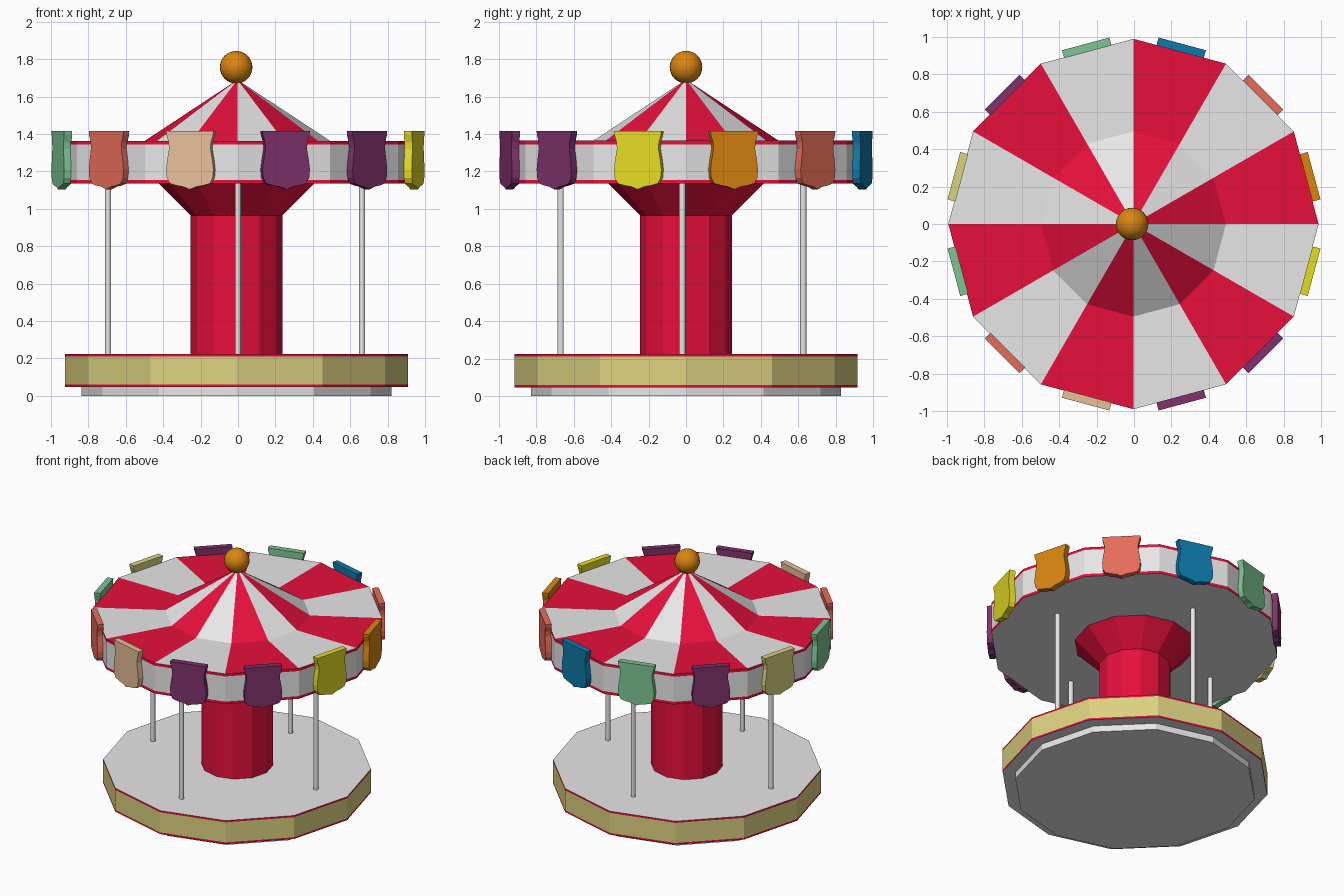
import bpy, bmesh, math

if "Cube" in bpy.data.objects:
    bpy.data.objects.remove(bpy.data.objects["Cube"])

def mat(name, r, g, b):
    m = bpy.data.materials.new(name)
    m.diffuse_color = (r, g, b, 1)
    m.use_nodes = True
    m.node_tree.nodes["Principled BSDF"].inputs["Base Color"].default_value = m.diffuse_color
    return m

RED = mat("red", 0.80, 0.005, 0.044)
GREY = mat("light_grey", 0.80, 0.80, 0.80)
KHAKI = mat("khaki", 0.716, 0.644, 0.216)
GOLD = mat("orange", 0.70, 0.238, 0.005)
GREEN = mat("green", 0.205, 0.555, 0.285)
PURPLE = mat("purple", 0.216, 0.032, 0.155)
SALMON = mat("salmon", 0.815, 0.153, 0.102)
PEACH = mat("peach", 0.807, 0.533, 0.319)
YELLOW = mat("yellow", 0.791, 0.716, 0.018)
BLUE = mat("blue", 0.004, 0.195, 0.407)

def finish(bm, name, mats, loc=(0, 0, 0)):
    bmesh.ops.remove_doubles(bm, verts=bm.verts, dist=1e-5)
    bmesh.ops.recalc_face_normals(bm, faces=bm.faces)
    me = bpy.data.meshes.new(name)
    bm.to_mesh(me)
    bm.free()
    for m in mats:
        me.materials.append(m)
    ob = bpy.data.objects.new(name, me)
    ob.location = loc
    bpy.context.collection.objects.link(ob)
    return ob

def lathe(name, profile, mats, rule=lambda ring, side: 0, loc=(0, 0, 0), n=12):
    """Faceted solid of revolution; rule(ring, side) picks the material slot."""
    bm = bmesh.new()
    rings = []
    for r, z in profile:
        if r == 0:
            rings.append([bm.verts.new((0, 0, z))] * n)
        else:
            rings.append([bm.verts.new((r * math.cos(2 * math.pi * k / n),
                                        r * math.sin(2 * math.pi * k / n), z)) for k in range(n)])
    for i in range(len(rings) - 1):
        a, b = rings[i], rings[i + 1]
        for k in range(n):
            j = (k + 1) % n
            vs = list(dict.fromkeys((a[k], a[j], b[j], b[k])))
            bm.faces.new(vs).material_index = rule(i, k)
    return finish(bm, name, mats, loc)

CX = -0.008

# Foot and deck
lathe("base_foot", [(0, 0), (0.828, 0), (0.828, 0.06), (0, 0.06)], [GREY], loc=(CX, 0, 0))
lathe("deck", [(0, 0.047), (0.917, 0.047), (0.917, 0.060), (0.917, 0.211), (0.917, 0.224), (0, 0.224)],
      [GREY, RED, KHAKI], lambda i, k: (0, 1, 2, 1, 0)[i], loc=(CX, 0, 0))

# Centre column with flared head
lathe("column", [(0, 0.215), (0.245, 0.215), (0.245, 0.965), (0.42, 1.14), (0, 1.14)], [RED], loc=(CX, 0, 0))

# Canopy: banded rim, striped flat brim and cone
def canopy_rule(i, k):
    if i >= 4:
        return 1 if k % 2 == 0 else 0
    return (0, 1, 0, 1)[i]

lathe("canopy", [(0, 1.135), (0.99, 1.135), (0.99, 1.155), (0.99, 1.344), (0.99, 1.364),
                 (0.495, 1.364), (0, 1.69)], [GREY, RED], canopy_rule, loc=(-0.003, 0, 0))

# Finial ball
bm = bmesh.new()
bmesh.ops.create_uvsphere(bm, u_segments=24, v_segments=16, radius=0.087)
ball = finish(bm, "finial_ball", [GOLD], (-0.01, 0, 1.757))
for p in ball.data.polygons:
    p.use_smooth = True

# Four poles
for i, (x, y) in enumerate([(0.663, -0.02), (-0.695, -0.02), (0, -0.67), (0, 0.627)]):
    pole = lathe(f"pole_{i + 1}", [(0, 0.21), (0.017, 0.21), (0.017, 1.14), (0, 1.14)],
                 [GREY], loc=(x, y, 0), n=16)

# Shield plates around the rim, one per side
HALF = [(0.131, 1.415), (0.129, 1.395), (0.117, 1.355), (0.115, 1.32), (0.125, 1.26), (0.131, 1.21),
        (0.127, 1.165), (0.11, 1.135), (0.075, 1.125), (0.035, 1.118)]
OUTLINE = HALF + [(0, 1.104)] + [(-x, z) for x, z in reversed(HALF)]
COLOURS = [GOLD, SALMON, BLUE, GREEN, PURPLE, KHAKI, GREEN, SALMON, PEACH, PURPLE, PURPLE, YELLOW]
for k, colour in enumerate(COLOURS):
    a = math.radians(15 + 30 * k)
    c, s = math.cos(a), math.sin(a)
    bm = bmesh.new()
    back, front = [[bm.verts.new((d * c - t * s, d * s + t * c, z)) for t, z in OUTLINE]
                   for d in (0.953, 0.997)]
    bm.faces.new(back)
    bm.faces.new(front)
    for i in range(len(OUTLINE)):
        j = (i + 1) % len(OUTLINE)
        bm.faces.new((back[i], back[j], front[j], front[i]))
    finish(bm, f"shield_{k + 1}", [colour])
